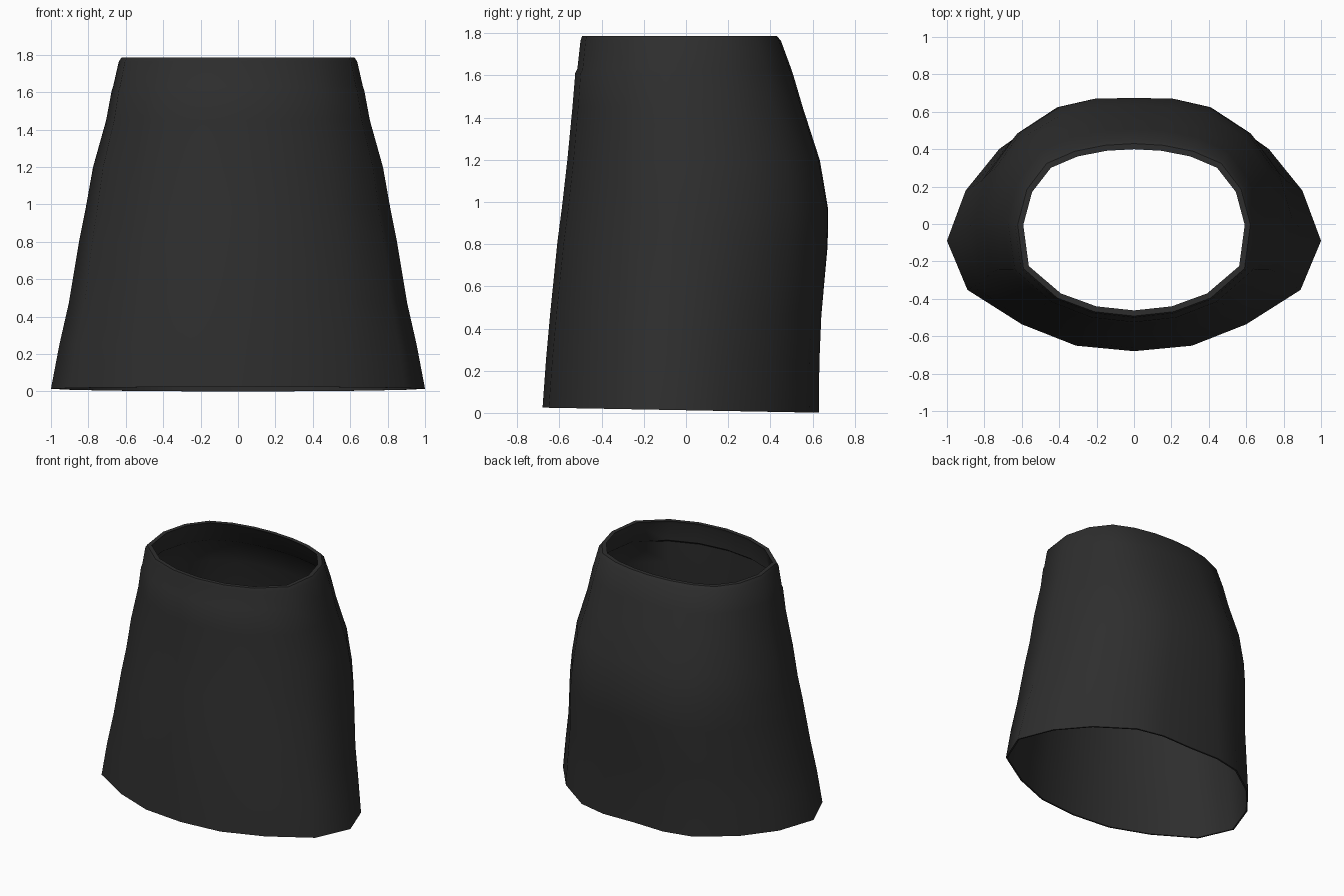
import bpy
import bmesh

cube = bpy.data.objects.get("Cube")
if cube:
    bpy.data.objects.remove(cube, do_unlink=True)

# Half cross-sections from back centre to front centre, in units of the ring size
HEM = [(0, .99), (.25, 1), (.46, .93), (.72, .65), (.9, .31), (1, -.1),
       (.89, -.5), (.6, -.78), (.31, -.955), (0, -1)]
WAIST = [(0, 1), (.25, .98), (.51, .91), (.75, .77), (.92, .47), (1, .06),
         (.95, -.45), (.66, -.79), (.34, -.95), (0, -1)]

# Rings up the outside: height, half width, front y, back y
RINGS = [
    (.013, 1.0, -.68, .63), (.25, .955, -.663, .634), (.47, .905, -.643, .645),
    (.8, .85, -.61, .675), (.97, .816, -.588, .677), (1.2, .775, -.562, .637),
    (1.45, .705, -.538, .555), (1.61, .675, -.525, .507), (1.63, .668, -.515, .5),
    (1.765, .637, -.5, .45), (1.787, .622, -.492, .43),
]
HEIGHT = RINGS[-1][0]


def ring_points(z, half, front, back, inset=0):
    """Closed loop of points, blending from the hem shape to the waist shape."""
    t = z / HEIGHT
    half, front, back = half - inset, front + inset, back - inset
    mid, depth = (front + back) / 2, (back - front) / 2
    side = []
    for (u0, v0), (u1, v1) in zip(HEM, WAIST):
        u, v = u0 + (u1 - u0) * t, v0 + (v1 - v0) * t
        side.append((u * half, mid + v * depth, z - .012 * v * (1 - t)))
    return side + [(-x, y, h) for x, y, h in side[-2:0:-1]]


def loft(name, loops, material):
    """Skin a list of loops, joining the last one back to the first."""
    bm = bmesh.new()
    rows = [[bm.verts.new(p) for p in loop] for loop in loops]
    n = len(rows[0])
    for low, high in zip(rows, rows[1:] + rows[:1]):
        for i in range(n):
            j = (i + 1) % n
            bm.faces.new((low[i], low[j], high[j], high[i]))
    bmesh.ops.recalc_face_normals(bm, faces=bm.faces[:])
    mesh = bpy.data.meshes.new(name)
    bm.to_mesh(mesh)
    bm.free()
    mesh.materials.append(material)
    obj = bpy.data.objects.new(name, mesh)
    bpy.context.collection.objects.link(obj)
    return obj


# Dark cloth
cloth = bpy.data.materials.new("charcoal_cloth")
cloth.use_nodes = True
colour = (.027, .027, .027, 1)
cloth.diffuse_color = colour
cloth.node_tree.nodes["Principled BSDF"].inputs["Base Color"].default_value = colour

# Skirt: outer wall up, over the waistband lip, inner wall back down to the hem
outer = [ring_points(*r) for r in RINGS]
inner = [ring_points(*r, inset=.03 if r[0] > 1.62 else .012) for r in reversed(RINGS)]
skirt = loft("skirt", outer + inner, cloth)

# Smooth cloth with a sharp hem and lip
bpy.ops.object.select_all(action='DESELECT')
skirt.select_set(True)
bpy.context.view_layer.objects.active = skirt
bpy.ops.object.shade_smooth_by_angle(angle=.8)
